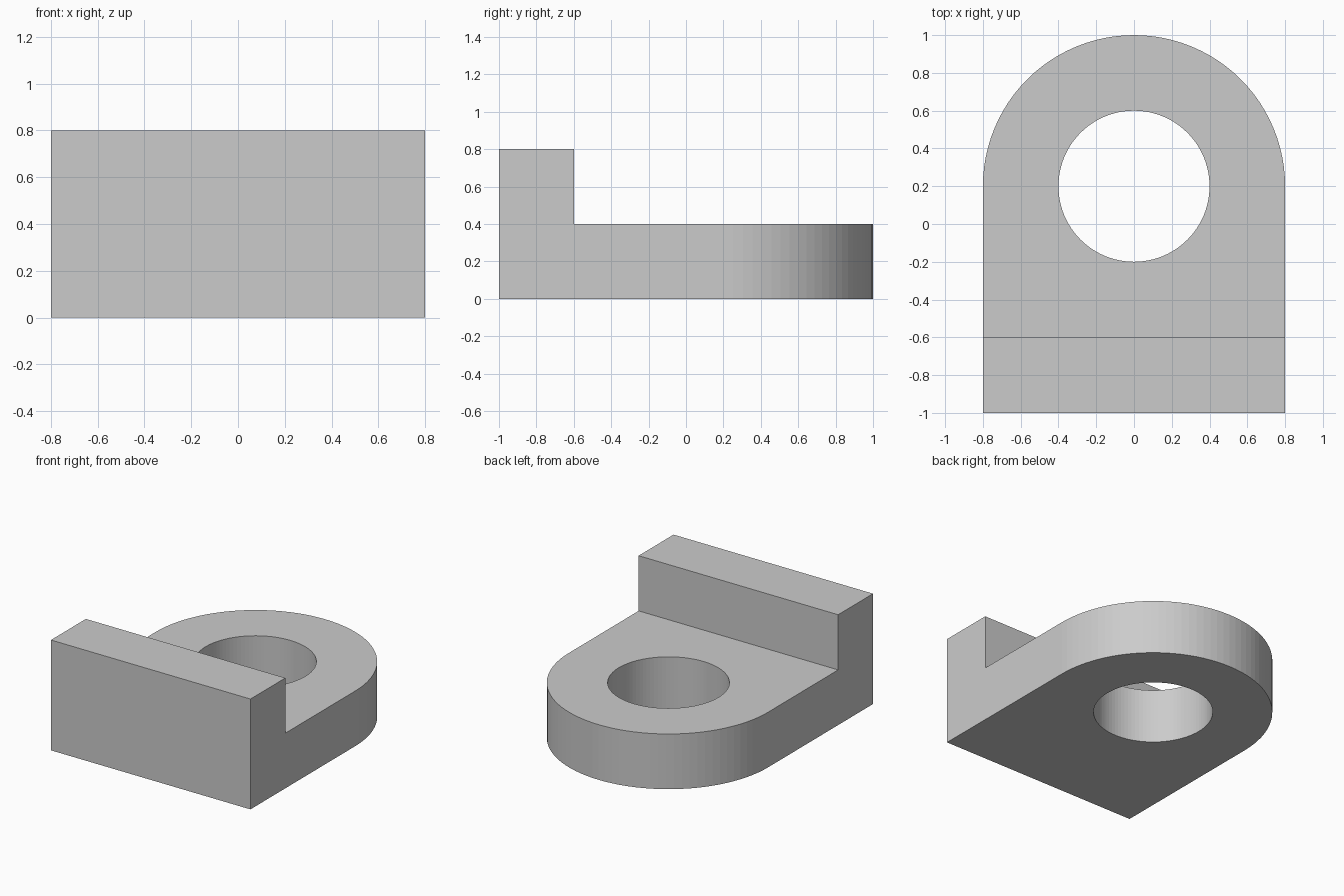
import bpy
import bmesh
from math import cos, sin, pi

cube = bpy.data.objects.get("Cube")
if cube:
    bpy.data.objects.remove(cube, do_unlink=True)

HALF_WIDTH, FRONT, STEP, CENTRE = 0.8, -1.0, -0.6, 0.2
THICK, WALL_TOP, HOLE = 0.4, 0.8, 0.4
SEGMENTS = 48  # segments per half circle

grey = bpy.data.materials.new("plain_grey")
grey.use_nodes = True
colour = (0.6, 0.6, 0.6, 1)
grey.diffuse_color = colour
grey.node_tree.nodes["Principled BSDF"].inputs["Base Color"].default_value = colour


def raise_face(bm, face, height):
    """Extrude a face straight up and return the new top face."""
    out = bmesh.ops.extrude_face_region(bm, geom=[face])["geom"]
    verts = [g for g in out if isinstance(g, bmesh.types.BMVert)]
    bmesh.ops.translate(bm, verts=verts, vec=(0, 0, height))
    return next(g for g in out if isinstance(g, bmesh.types.BMFace))


def finish(bm, name):
    bmesh.ops.recalc_face_normals(bm, faces=bm.faces)
    mesh = bpy.data.meshes.new(name)
    bm.to_mesh(mesh)
    bm.free()
    mesh.materials.append(grey)
    obj = bpy.data.objects.new(name, mesh)
    bpy.context.collection.objects.link(obj)
    return obj


# Round-ended plate, split along the step line, with the front strip raised
bm = bmesh.new()
arc = [(HALF_WIDTH * cos(pi * i / SEGMENTS), CENTRE + HALF_WIDTH * sin(pi * i / SEGMENTS))
       for i in range(SEGMENTS + 1)]
outline = [(-HALF_WIDTH, FRONT), (HALF_WIDTH, FRONT)] + arc
plate = bm.faces.new([bm.verts.new((x, y, 0)) for x, y in outline])
top = raise_face(bm, plate, THICK)
bm.faces.new([v for v in bm.verts if v.co.z == 0]) if plate not in bm.faces else None
bmesh.ops.bisect_plane(bm, geom=bm.verts[:] + bm.edges[:] + bm.faces[:],
                       plane_co=(0, STEP, 0), plane_no=(0, 1, 0))
strip = next(f for f in bm.faces
             if all(v.co.z > THICK / 2 and v.co.y < STEP + 0.01 for v in f.verts))
raise_face(bm, strip, WALL_TOP - THICK)
for f in [f for f in bm.faces if not f.is_valid]:
    bm.faces.remove(f)
bmesh.ops.dissolve_limit(bm, angle_limit=0.01, verts=bm.verts, edges=bm.edges)
bracket = finish(bm, "bracket")

# Through hole concentric with the rounded end
bm = bmesh.new()
bmesh.ops.create_cone(bm, cap_ends=True, segments=2 * SEGMENTS,
                      radius1=HOLE, radius2=HOLE, depth=2)
bmesh.ops.translate(bm, verts=bm.verts, vec=(0, CENTRE, 0))
cutter = finish(bm, "hole_cutter")
cutter.hide_render = True

cut = bracket.modifiers.new("hole", "BOOLEAN")
cut.operation = "DIFFERENCE"
cut.solver = "EXACT"
cut.object = cutter
bpy.context.view_layer.objects.active = bracket
bracket.select_set(True)
bpy.ops.object.modifier_apply(modifier=cut.name)
bpy.data.objects.remove(cutter, do_unlink=True)
